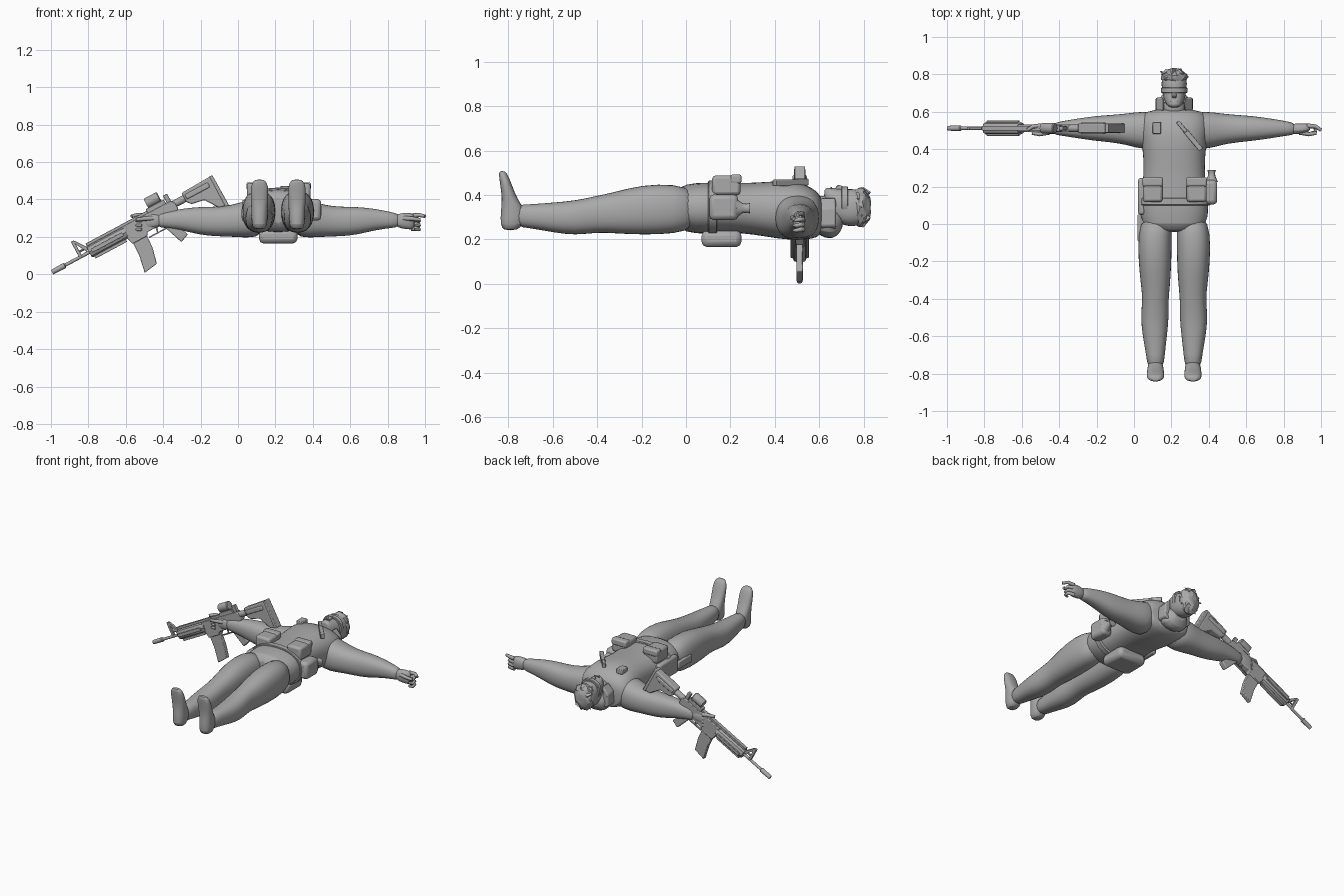
import bpy, bmesh, math, random
from mathutils import Matrix, Vector

random.seed(4)
CX = 0.215                      # centre line of the body
grey = bpy.data.materials.new("matt grey")
grey.diffuse_color = (0.4, 0.4, 0.4, 1)


def finish(name, bm, bevel=0, subsurf=0, matrix=None, angle=35):
    bmesh.ops.recalc_face_normals(bm, faces=bm.faces)
    me = bpy.data.meshes.new(name)
    bm.to_mesh(me)
    bm.free()
    ob = bpy.data.objects.new(name, me)
    bpy.context.collection.objects.link(ob)
    me.materials.append(grey)
    if matrix:
        ob.matrix_world = matrix
    if bevel:
        m = ob.modifiers.new("bevel", 'BEVEL')
        m.width, m.segments = bevel, 2
    if subsurf:
        m = ob.modifiers.new("smooth", 'SUBSURF')
        m.levels = m.render_levels = subsurf
    bpy.ops.object.select_all(action='DESELECT')
    bpy.context.view_layer.objects.active = ob
    ob.select_set(True)
    bpy.ops.object.shade_smooth_by_angle(angle=math.radians(angle))
    return ob


def loft(name, axis, rings, n=16, power=0.85, subsurf=1, matrix=None):
    """Rings are (position on axis, centre a, centre b, radius a, radius b)."""
    bm = bmesh.new()
    loops = []
    for t, a, b, ra, rb in rings:
        loop = []
        for i in range(n):
            w = 2 * math.pi * i / n
            c, s = math.cos(w), math.sin(w)
            p = a + ra * math.copysign(abs(c) ** power, c)
            q = b + rb * math.copysign(abs(s) ** power, s)
            loop.append(bm.verts.new({'x': (t, p, q), 'y': (p, t, q), 'z': (p, q, t)}[axis]))
        loops.append(loop)
    for A, B in zip(loops, loops[1:]):
        for i in range(n):
            j = (i + 1) % n
            bm.faces.new((A[i], A[j], B[j], B[i]))
    bm.faces.new(loops[0])
    bm.faces.new(loops[-1])
    return finish(name, bm, subsurf=subsurf, matrix=matrix)


def box(name, lo, hi, bevel=0.008, matrix=None):
    bm = bmesh.new()
    lo, hi = Vector(lo), Vector(hi)
    bmesh.ops.create_cube(bm, size=1, matrix=Matrix.Translation((lo + hi) / 2) @ Matrix.Diagonal((*(hi - lo), 1)))
    return finish(name, bm, bevel, matrix=matrix)


def prism(name, pts, y, half, bevel=0.004, matrix=None):
    """Side profile in x-z, thickened along y."""
    bm = bmesh.new()
    f = bm.faces.new([bm.verts.new((u, y - half, v)) for u, v in pts])
    r = bmesh.ops.extrude_face_region(bm, geom=[f])
    bmesh.ops.translate(bm, vec=(0, 2 * half, 0), verts=[g for g in r['geom'] if isinstance(g, bmesh.types.BMVert)])
    return finish(name, bm, bevel, matrix=matrix)


def finger(name, pts, r):
    cu = bpy.data.curves.new(name, 'CURVE')
    cu.dimensions, cu.bevel_depth, cu.bevel_resolution, cu.use_fill_caps = '3D', r, 2, True
    sp = cu.splines.new('POLY')
    sp.points.add(len(pts) - 1)
    for k, p in enumerate(pts):
        sp.points[k].co = (*p, 1)
        sp.points[k].radius = 1 - 0.15 * k
    cu.materials.append(grey)
    ob = bpy.data.objects.new(name, cu)
    bpy.context.collection.objects.link(ob)


def span(rings, cx=CX):
    """(y, half width, z low, z high) to loft rings along y."""
    return [(y, cx, (a + b) / 2, w, (b - a) / 2) for y, w, a, b in rings]


# Torso and neck
loft("torso", 'y', span([
    (-.045, .10, .27, .42), (-.01, .18, .228, .452), (.1, .187, .222, .458), (.2, .172, .23, .455),
    (.3, .163, .222, .455), (.42, .172, .2, .465), (.5, .187, .195, .462), (.57, .185, .2, .435),
    (.605, .15, .215, .40), (.615, .06, .25, .37)]), n=20)
loft("neck", 'y', span([(.58, .075, .25, .40), (.62, .057, .26, .395), (.68, .055, .265, .4)]))

# Head: chin, face, skull
loft("head", 'y', span([
    (.622, .022, .375, .425), (.635, .042, .33, .435), (.67, .058, .28, .432), (.71, .066, .262, .425),
    (.75, .07, .255, .43), (.79, .066, .265, .42), (.815, .05, .285, .40), (.828, .025, .32, .37)]))
loft("nose", 'y', span([(.672, .016, .40, .432), (.682, .015, .40, .453), (.71, .009, .40, .438), (.725, .006, .4, .428)]), n=8)
loft("glasses_band", 'y', span([(.70, .066, .31, .434), (.703, .070, .30, .438), (.727, .071, .30, .438), (.73, .067, .31, .434)]), subsurf=0)
box("mouth", (CX - .02, .652, .425), (CX + .02, .657, .436), .001)

# Hair: jagged cap and loose tufts
bm = bmesh.new()
bmesh.ops.create_icosphere(bm, subdivisions=3, radius=1, matrix=Matrix.Translation((CX, .785, .345)) @ Matrix.Diagonal((.07, .047, .088, 1)))
for v in bm.verts:
    v.co += Vector([random.uniform(-.004, .004) for _ in range(3)])
finish("hair_cap", bm, angle=20)
for i in range(14):
    a = 2 * math.pi * i / 14
    x, z = CX + .058 * math.cos(a), .345 + .075 * math.sin(a)
    bm = bmesh.new()
    bmesh.ops.create_cone(bm, segments=4, radius1=.016, radius2=.002, depth=.04, cap_ends=True)
    rot = Vector((math.cos(a) * .6, random.uniform(-.6, .9), math.sin(a) * .6)).to_track_quat('Z', 'Y').to_matrix().to_4x4()
    finish("hair_tuft", bm, matrix=Matrix.Translation((x, .79 + random.uniform(-.015, .02), z)) @ rot)

# Gathered hood behind the neck
loft("hood", 'y', span([(.58, .07, .24, .33), (.605, .095, .21, .35), (.645, .1, .198, .36), (.675, .085, .205, .34), (.71, .045, .25, .31)]), n=10)
for s in (-1, 1):
    prism("hood_side", [(CX + s * .055, .39), (CX + s * .098, .34), (CX + s * .1, .26), (CX + s * .06, .24)], .64, .035, .008)

# Limbs, mirrored about the body line
for s in (-1, 1):
    side = "right" if s < 0 else "left"
    legs = [(.05, .09, .075, .25, .42), (-.05, .104, .092, .222, .452), (-.2, .103, .09, .218, .448),
            (-.33, .1, .079, .226, .412), (-.4, .1, .07, .23, .398), (-.5, .104, .077, .216, .375),
            (-.6, .104, .066, .23, .367), (-.7, .1, .05, .25, .358), (-.775, .1, .044, .255, .358)]
    loft(side + "_leg", 'y', [(y, CX + s * o, (a + b) / 2, w, (b - a) / 2) for y, o, w, a, b in legs])
    feet = [(.24, -.82, -.765, .028), (.262, -.838, -.73, .043), (.33, -.835, -.72, .044), (.38, -.828, -.76, .046),
            (.45, -.838, -.785, .049), (.49, -.843, -.802, .042), (.508, -.842, -.815, .022)]
    loft(side + "_boot", 'z', [(z, CX + s * .1, (a + b) / 2, w, (b - a) / 2) for z, a, b, w in feet])
    arm = [(.07, .5, .31, .095, .11), (.17, .5, .295, .105, .102), (.25, .507, .285, .085, .085), (.34, .51, .282, .074, .08),
           (.42, .511, .286, .068, .076), (.52, .511, .294, .053, .058), (.61, .511, .29, .038, .042), (.65, .508, .288, .03, .036)]
    loft(side + "_arm", 'x', [(CX + s * t, *r) for t, *r in arm])
    palm = [(.62, .508, .288, .028, .032), (.66, .508, .286, .032, .044), (.71, .512, .284, .027, .048), (.73, .518, .282, .015, .04)]
    loft(side + "_palm", 'x', [(CX + s * t, *r) for t, *r in palm], n=10)
    X = lambda t: CX + s * t
    finger(side + "_index_finger", [(X(.71), .525, .313), (X(.755), .522, .317), (X(.785), .502, .31)], .013)
    finger(side + "_thumb", [(X(.67), .49, .30), (X(.72), .48, .297), (X(.76), .486, .292)], .013)
    for z in (.29, .266, .244):
        finger(side + "_curled_finger", [(X(.71), .525, z), (X(.752), .52, z), (X(.755), .495, z - .004), (X(.73), .487, z - .004)], .013)

# Belt kit and chest details
for x in (.1, .335):
    box("front_pouch", (x - .053, .118, .40), (x + .053, .245, .487), .014)
    box("pouch_flap", (x - .055, .2, .45), (x + .055, .25, .492), .01)
loft("belt", 'y', span([(.1, .189, .22, .46), (.103, .193, .216, .464), (.137, .193, .216, .464), (.14, .188, .22, .46)]), n=20, subsurf=0)
box("back_pack", (.112, .07, .165), (.318, .25, .24), .025)
box("canteen", (.37, .105, .287), (.445, .235, .402), .02)
loft("canteen_neck", 'y', [(.225, .415, .34, .034, .045), (.255, .415, .34, .02, .022), (.275, .415, .34, .018, .02), (.288, .415, .34, .023, .024)], n=12, subsurf=0)
box("side_pouch", (.022, .05, .28), (.06, .245, .40), .012)
box("thigh_strap", (.018, -.09, .30), (.04, .05, .35), .006)
box("chest_patch", (.1, .482, .43), (.145, .546, .462), .004)
knife = Matrix.Translation((.298, .47, .455)) @ Matrix.Rotation(math.radians(-50), 4, 'Z')
box("chest_knife_sheath", (-.095, -.013, -.015), (.04, .013, .014), .004, knife @ Matrix.Rotation(math.pi, 4, 'Z'))
box("chest_knife_handle", (-.1, -.01, -.012), (-.03, .01, .018), .004, knife)

# Rifle, built flat along x then tilted: x runs muzzle to stock
R = Matrix.Translation((-.994, .512, .0115)) @ Matrix.Rotation(math.radians(-28.2), 4, 'Y')


def barrel(name, rings, n=12):
    loft(name, 'x', [(u, 0, v, r, r) for u, v, r in rings], n, 1, 0, R)


barrel("muzzle_brake", [(0, 0, .013), (.075, 0, .015), (.08, 0, .009)])
barrel("barrel", [(.07, 0, .009), (.45, 0, .009)])
barrel("handguard", [(.225, .002, .03), (.235, .002, .036), (.43, .002, .036), (.45, .002, .03)], 8)
for y in (-.034, .034):
    box("side_rail", (.24, y - .007, -.01), (.43, y + .007, .012), .002, R)
box("top_rail", (.23, -.012, .034), (.62, .012, .05), .002, R)
box("bottom_rail", (.24, -.012, -.046), (.43, .012, -.03), .002, R)
prism("front_sight_rear_leg", [(.172, .09), (.186, .09), (.235, .02), (.215, .01)], 0, .009, .002, R)
prism("front_sight_front_leg", [(.165, .095), (.182, .095), (.182, 0), (.165, 0)], 0, .009, .002, R)
barrel("gas_tube", [(.165, .028, .006), (.24, .028, .006)], 8)
prism("receiver", [(.44, .036), (.74, .036), (.755, .015), (.755, -.02), (.68, -.052), (.55, -.052), (.54, -.07), (.45, -.07), (.44, -.03)], 0, .021, .004, R)
prism("magazine", [(.455, -.06), (.54, -.06), (.535, -.14), (.515, -.225), (.435, -.237), (.453, -.14)], 0, .014, .004, R)
prism("pistol_grip", [(.635, -.045), (.69, -.045), (.735, -.165), (.685, -.185)], 0, .019, .006, R)
prism("trigger_guard_bottom", [(.545, -.085), (.65, -.085), (.65, -.078), (.545, -.078)], 0, .008, .001, R)
prism("trigger", [(.6, -.05), (.61, -.05), (.602, -.078), (.595, -.078)], 0, .004, .001, R)
# Sight on the top rail
box("sight_base", (.6, -.018, .034), (.71, .018, .06), .003, R)
barrel("sight_tube", [(.615, .085, .026), (.62, .085, .029), (.69, .085, .029), (.695, .085, .025)])
box("rear_sight", (.715, -.012, .034), (.74, .012, .08), .003, R)
# Stock
barrel("buffer_tube", [(.74, .012, .02), (.97, .012, .02)])
prism("stock", [(.81, .046), (.985, .052), (.985, -.125), (.95, -.12), (.9, -.045), (.83, -.032), (.81, -.01)], 0, .026, .007, R)
prism("butt_plate", [(.98, .054), (1.0, .052), (1.003, -.13), (.98, -.136)], 0, .024, .004, R)
box("stock_tube_side", (.82, -.032, .002), (.96, .032, .03), .006, R)
